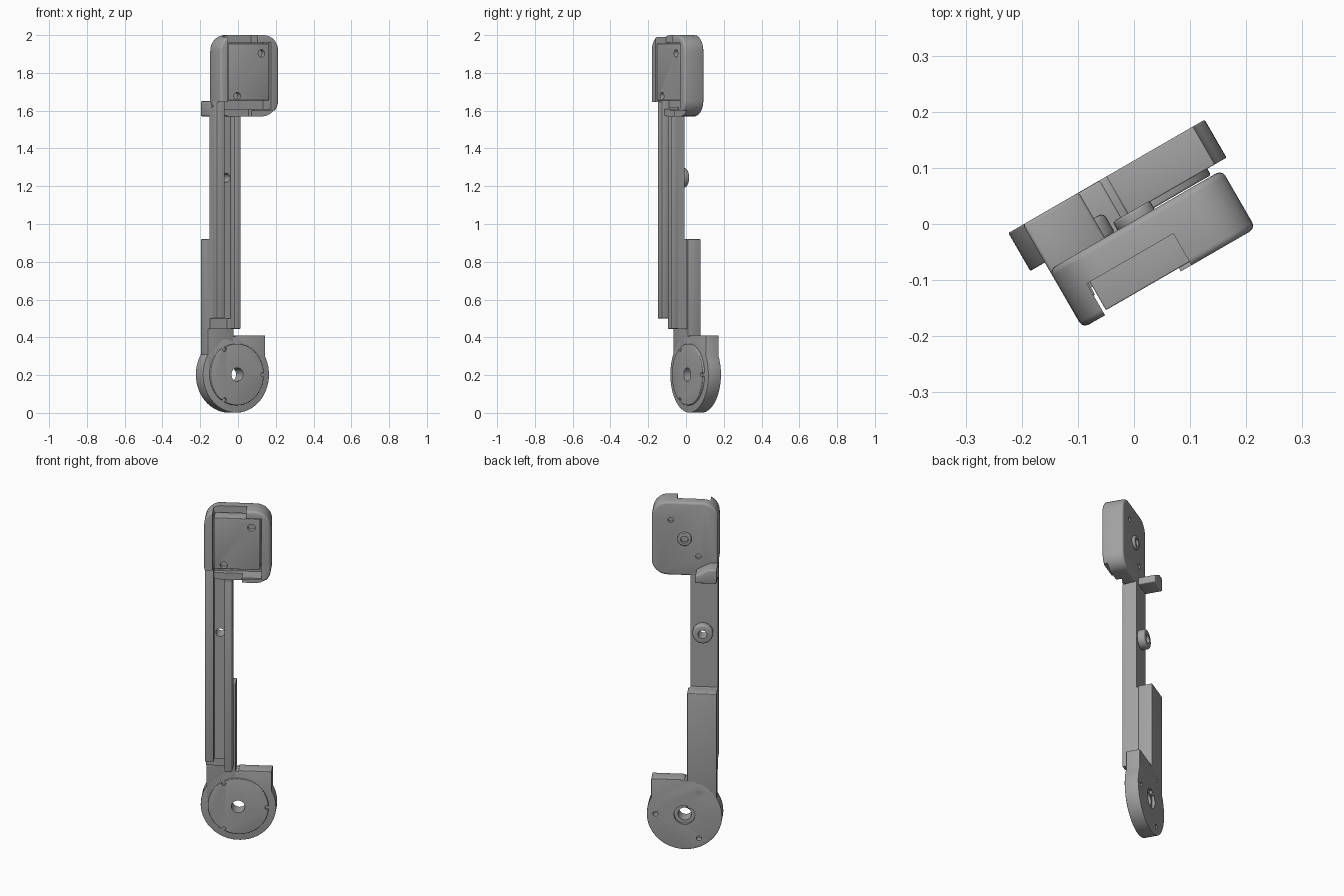
import bpy, bmesh, math
from math import pi, sin, cos, radians

if "Cube" in bpy.data.objects:
    bpy.data.objects.remove(bpy.data.objects["Cube"], do_unlink=True)

grey = bpy.data.materials.new("matte grey")
grey.use_nodes = True
COLOUR = (0.36, 0.36, 0.36, 1)
grey.diffuse_color = COLOUR
grey.node_tree.nodes["Principled BSDF"].inputs["Base Color"].default_value = COLOUR
TURN = radians(30)      # the whole limb stands turned about z


def activate(ob):
    bpy.ops.object.select_all(action='DESELECT')
    ob.select_set(True)
    bpy.context.view_layer.objects.active = ob


def prism(name, outline, v0, v1, bevel=0):
    """Extrude an outline in the (width, height) plane from depth v0 to v1."""
    bm = bmesh.new()
    face = bm.faces.new([bm.verts.new((u, v0, z)) for u, z in outline])
    ext = bmesh.ops.extrude_face_region(bm, geom=[face])["geom"]
    for v in ext:
        if isinstance(v, bmesh.types.BMVert):
            v.co.y = v1
    bmesh.ops.recalc_face_normals(bm, faces=bm.faces)
    me = bpy.data.meshes.new(name)
    bm.to_mesh(me)
    bm.free()
    me.materials.append(grey)
    ob = bpy.data.objects.new(name, me)
    bpy.context.collection.objects.link(ob)
    ob.rotation_euler.z = TURN
    if bevel:
        m = ob.modifiers.new("soft edges", 'BEVEL')
        m.width, m.segments, m.limit_method = bevel, 3, 'ANGLE'
        m.angle_limit = radians(40)
        activate(ob)
        bpy.ops.object.modifier_apply(modifier=m.name)
    return ob


def arc(u, z, r, a0, a1, n):
    return [(u + r * cos(radians(a0 + (a1 - a0) * i / n)),
             z + r * sin(radians(a0 + (a1 - a0) * i / n))) for i in range(n + 1)]


def circle(u, z, r, n=32):
    return arc(u, z, r, 0, 360 - 360 / n, n - 1)


def rect(u0, u1, z0, z1):
    return [(u0, z0), (u1, z0), (u1, z1), (u0, z1)]


def rounded(u0, u1, z0, z1, r):
    return (arc(u1 - r, z0 + r, r, -90, 0, 8) + arc(u1 - r, z1 - r, r, 0, 90, 8)
            + arc(u0 + r, z1 - r, r, 90, 180, 8) + arc(u0 + r, z0 + r, r, 180, 270, 8))


def cut(ob, outline, v0, v1):
    tool = prism("cutter", outline, v0, v1)
    tool.hide_render = True
    bpy.context.view_layer.update()
    m = ob.modifiers.new("cut", 'BOOLEAN')
    m.operation, m.solver, m.object = 'DIFFERENCE', 'EXACT', tool
    activate(ob)
    bpy.ops.object.modifier_apply(modifier=m.name)
    bpy.data.objects.remove(tool, do_unlink=True)


# Lower joint: round lug with a squared shoulder
JZ = 0.203
lug_outline = arc(0, JZ, 0.202, 90, 388, 52) + [(0.178, 0.41), (0, 0.41)]
lug = prism("lower_joint", lug_outline, 0.02, 0.098, 0.012)
disc = prism("joint_disc", circle(0, JZ, 0.163, 48), 0.007, 0.05, 0.004)
for part in (lug, disc):
    cut(part, circle(0, JZ, 0.036), -0.1, 0.2)
cut(lug, circle(0, JZ, 0.056), 0.083, 0.2)
for a in (0, 120, 240):
    u, z = 0.155 * cos(radians(a)), JZ + 0.155 * sin(radians(a))
    cut(lug, circle(u, z, 0.014, 16), 0.06, 0.2)
    cut(disc, circle(u, z, 0.012, 16), -0.1, 0.03)

# Arm: grooved beam with a thick back block near the joint
L, R = -0.172, -0.025
back_block = prism("arm_back_block", rect(L, -0.014, 0.24, 0.92), 0.02, 0.0975, 0.004)
beam = prism("arm_beam", [(L, 0.5), (-0.066, 0.5), (-0.066, 0.445), (R, 0.445),
                          (R, 1.62), (L, 1.62)], -0.034, 0.004)
bridge = prism("arm_bridge", rect(L, R, 0.445, 0.92), 0.0, 0.03)
left_rail = prism("left_rail", rect(L, -0.123, 0.5, 1.65), -0.075, -0.03, 0.004)
right_rail = prism("right_rail", rect(-0.066, R, 0.445, 1.57), -0.075, -0.03, 0.004)

# Screw boss on the back of the arm
BU, BZ = -0.092, 1.245
boss = prism("arm_boss", circle(BU, BZ, 0.055), 0.0, 0.045, 0.01)
for part in (beam, boss):
    cut(part, circle(BU, BZ, 0.024, 24), -0.2, 0.2)

# Tab sticking out behind the top of the arm
tab = prism("back_tab", [(L, 1.57), (-0.057, 1.57), (-0.057, 1.61), (-0.13, 1.65), (L, 1.65)],
            -0.01, 0.098, 0.006)

# Head: rounded housing open at the front
HU, HZ = 0.007, 1.79
head = prism("head_housing", rounded(L, 0.184, 1.57, 2.0, 0.085), -0.115, 0.005, 0.012)
cut(head, rect(-0.126, 0.135, 1.61, 1.96), -0.2, -0.03)      # cavity
cut(head, rect(-0.126, 0.052, 1.9, 2.1), -0.2, -0.05)        # top opening
cut(head, rect(-0.3, 0.03, 1.5, 1.645), -0.2, -0.06)         # lower left opening
cut(head, rect(0.02, 0.3, 1.5, 1.6), -0.2, -0.09)            # lower lip

# Motor block in the housing, with two screw holes
motor = prism("motor_block", rect(-0.12, 0.128, 1.655, 1.955), -0.108, -0.02, 0.003)
hub = prism("head_hub", circle(HU, HZ, 0.038), 0.0, 0.022, 0.004)
cut(hub, circle(HU, HZ, 0.02, 24), 0.004, 0.1)
for s in (-1, 1):
    hole = circle(HU + s * 0.074, HZ + s * 0.113, 0.02, 20)
    cut(motor, hole, -0.2, -0.08)
    cut(head, circle(HU + s * 0.074, HZ + s * 0.105, 0.015, 20), -0.012, 0.1)

# Shade
for ob in (lug, disc, back_block, beam, bridge, left_rail, right_rail,
           boss, tab, head, motor, hub):
    activate(ob)
    bpy.ops.object.shade_smooth_by_angle(angle=radians(35))
